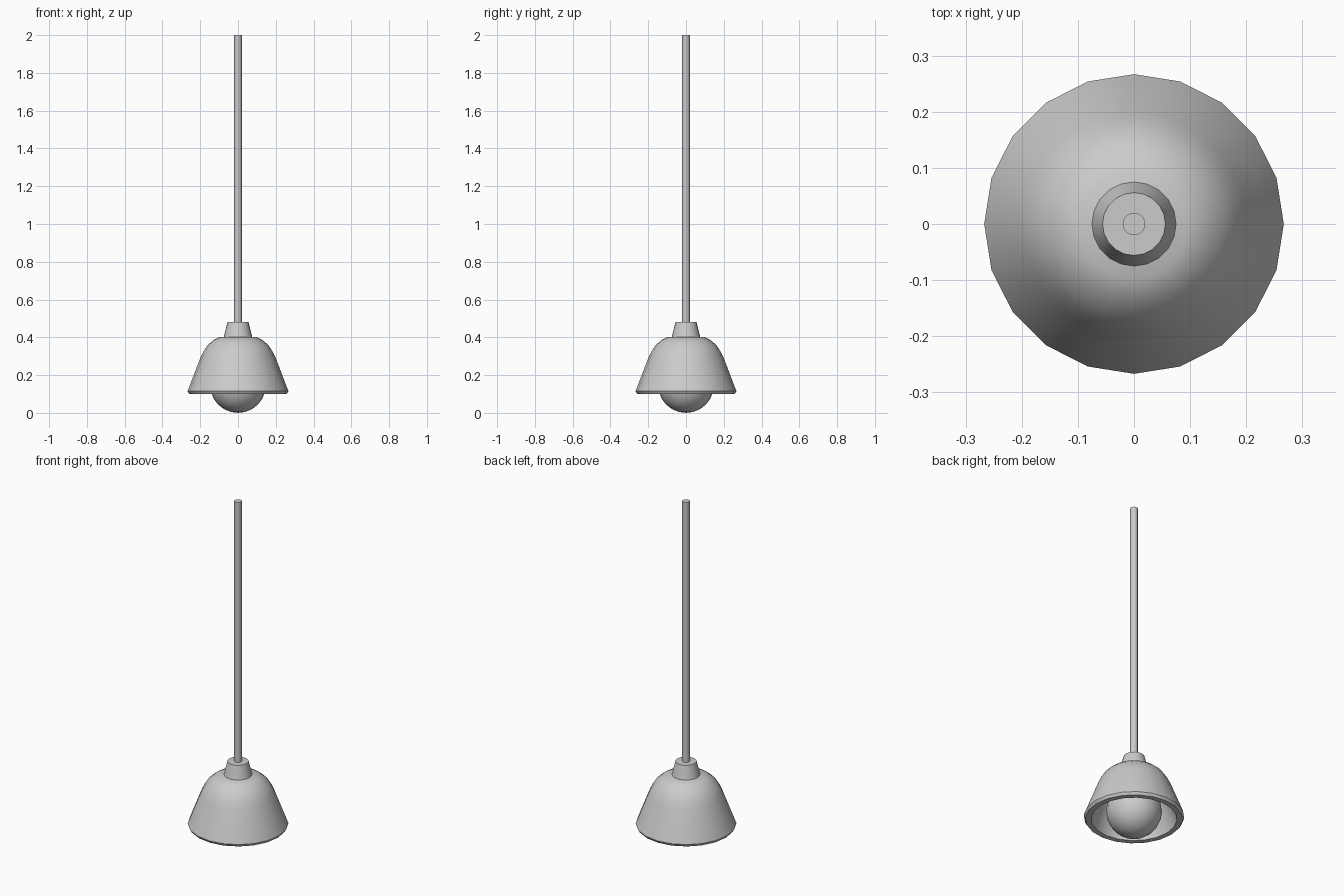
import bpy, math

if "Cube" in bpy.data.objects:
    bpy.data.objects.remove(bpy.data.objects["Cube"])

SIDES = 20


def lathe(name, profile, angle=35):
    """Revolve (radius, z) points around z; radius 0 makes a pole."""
    verts, rings, faces = [], [], []
    for r, z in profile:
        if r == 0:
            rings.append([len(verts)] * SIDES)
            verts.append((0, 0, z))
        else:
            rings.append(list(range(len(verts), len(verts) + SIDES)))
            for i in range(SIDES):
                a = 2 * math.pi * i / SIDES
                verts.append((r * math.cos(a), r * math.sin(a), z))
    for lo, hi in zip(rings, rings[1:]):
        for i in range(SIDES):
            j = (i + 1) % SIDES
            face = list(dict.fromkeys((lo[i], lo[j], hi[j], hi[i])))
            faces.append(face)
    mesh = bpy.data.meshes.new(name)
    mesh.from_pydata(verts, [], faces)
    mesh.update()
    obj = bpy.data.objects.new(name, mesh)
    bpy.context.collection.objects.link(obj)
    bpy.ops.object.select_all(action='DESELECT')
    obj.select_set(True)
    bpy.context.view_layer.objects.active = obj
    bpy.ops.object.shade_smooth_by_angle(angle=math.radians(angle))
    return obj


# Thick bell shade: inner wall, lower rim, outer wall, flat top
lathe("shade", [
    (0, 0.365), (0.085, 0.365), (0.125, 0.345), (0.15, 0.315), (0.165, 0.28),
    (0.225, 0.115), (0.228, 0.10),
    (0.258, 0.10), (0.267, 0.115),
    (0.20, 0.29), (0.183, 0.325), (0.16, 0.36), (0.13, 0.385), (0.096, 0.403),
    (0, 0.403)])

# Tapered collar on top of the shade
lathe("collar", [(0, 0.395), (0.075, 0.403), (0.056, 0.48), (0, 0.48)])

# Hanging rod
lathe("rod", [(0, 0.46), (0.02, 0.46), (0.02, 2.0), (0, 2.0)])

# Round bulb, with a short neck reaching into the shade
R = 0.148
steps = [math.pi * i / 12 for i in range(11)]
bulb = [(R * math.sin(t), R - R * math.cos(t)) for t in steps]
lathe("bulb", bulb + [(0.06, 0.30), (0.06, 0.368), (0, 0.368)])
